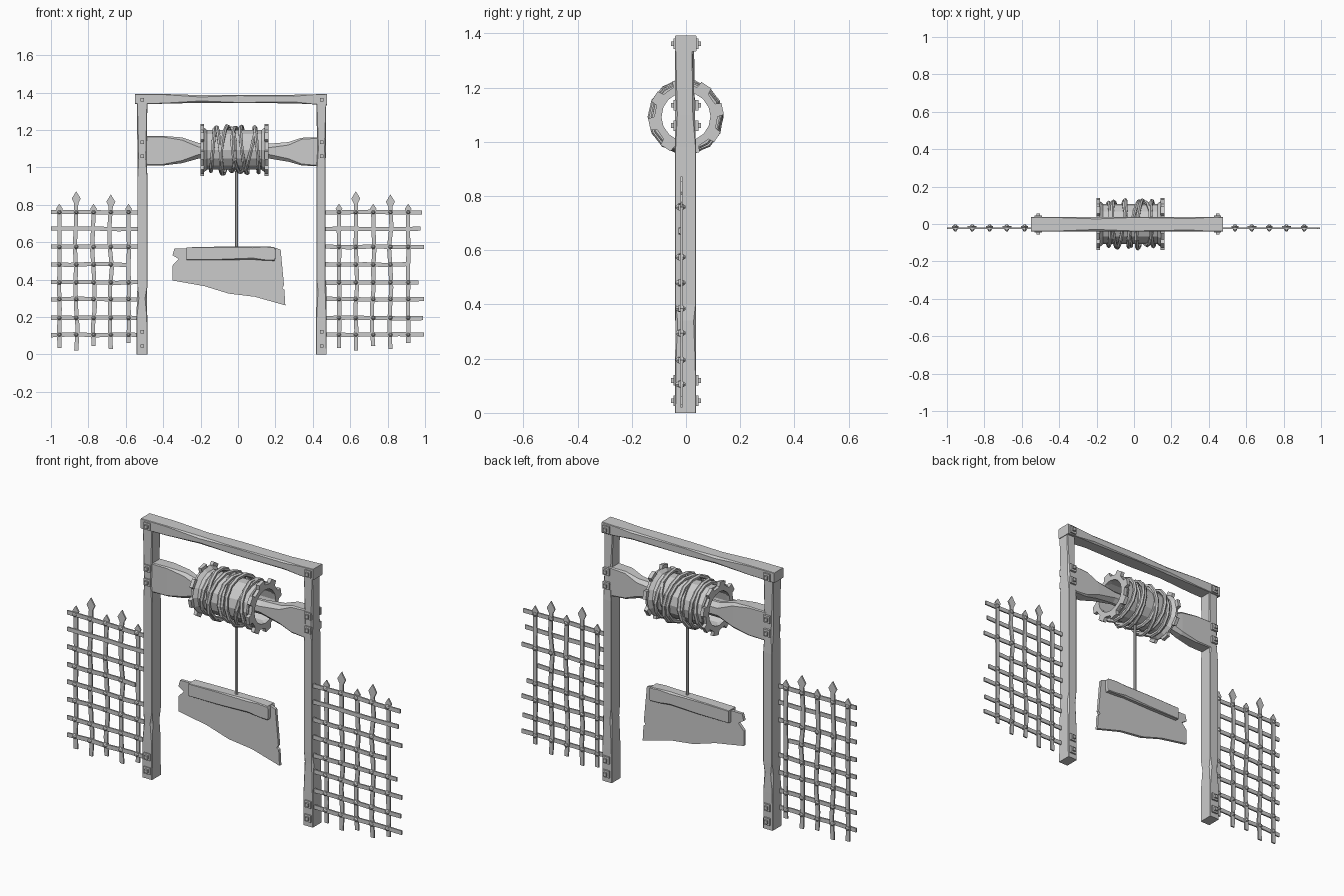
import bpy, bmesh, math, random
from mathutils import Vector, Matrix

random.seed(4)
if "Cube" in bpy.data.objects:
    bpy.data.objects.remove(bpy.data.objects["Cube"])

grey = bpy.data.materials.new("plain_grey")
grey.use_nodes = True
grey.diffuse_color = (0.6, 0.6, 0.6, 1)
grey.node_tree.nodes["Principled BSDF"].inputs["Base Color"].default_value = (0.6, 0.6, 0.6, 1)


def finish(name, bm):
    bmesh.ops.recalc_face_normals(bm, faces=bm.faces)
    mesh = bpy.data.meshes.new(name)
    bm.to_mesh(mesh)
    bm.free()
    mesh.materials.append(grey)
    obj = bpy.data.objects.new(name, mesh)
    bpy.context.collection.objects.link(obj)
    return obj


def loft(bm, rings, closed=False):
    """Skin a list of equal cross-sections; cap the ends unless closed."""
    loops = [[bm.verts.new(p) for p in ring] for ring in rings]
    n = len(loops[0])
    pairs = list(zip(loops, loops[1:])) + ([(loops[-1], loops[0])] if closed else [])
    for a, b in pairs:
        for i in range(n):
            j = (i + 1) % n
            bm.faces.new((a[i], a[j], b[j], b[i]))
    if not closed:
        bm.faces.new(loops[0])
        bm.faces.new(loops[-1])


def plate(bm, outline, y0, y1):
    loft(bm, [[(x, y, z) for x, z in outline] for y in (y0, y1)])


def section(axis, t, a0, a1, b0, b1, c):
    """Chamfered rectangle across the x or z axis at position t."""
    pts = [(a0 + c, b0), (a1 - c, b0), (a1, b0 + c), (a1, b1 - c),
           (a1 - c, b1), (a0 + c, b1), (a0, b1 - c), (a0, b0 + c)]
    return [(t, b, a) if axis == "x" else (a, b, t) for a, b in pts]


def timber(name, axis, stations):
    bm = bmesh.new()
    loft(bm, [section(axis, *s) for s in stations])
    return finish(name, bm)


# Frame: two worn posts, a lintel and a carved axle beam
timber("right_post", "z", [
    (0, -.543, -.485, -.04, .037, .002), (.2, -.543, -.485, -.04, .037, .003),
    (.3, -.54, -.487, -.039, .036, .01), (.36, -.538, -.485, -.04, .037, .002),
    (.95, -.538, -.485, -.04, .037, .002), (1.05, -.538, -.486, -.04, .033, .008),
    (1.35, -.54, -.485, -.04, .03, .002)])
timber("left_post", "z", [
    (0, .417, .474, -.04, .037, .002), (.18, .417, .474, -.04, .037, .003),
    (.34, .42, .474, -.039, .036, .008), (.4, .42, .468, -.04, .037, .002),
    (.98, .42, .468, -.04, .037, .002), (1.1, .422, .47, -.04, .033, .008),
    (1.35, .42, .472, -.04, .024, .002)])
timber("lintel", "x", [
    (-.552, 1.338, 1.392, -.04, .037, .002), (-.4, 1.34, 1.392, -.04, .037, .003),
    (-.2, 1.345, 1.386, -.039, .037, .01), (0, 1.344, 1.386, -.04, .038, .003),
    (.3, 1.342, 1.388, -.04, .037, .008), (.4, 1.337, 1.39, -.04, .037, .002),
    (.476, 1.334, 1.393, -.04, .038, .002)])
timber("axle_beam", "x", [
    (-.5, 1.01, 1.166, -.036, .034, .004), (-.4, 1.01, 1.168, -.036, .034, .006),
    (-.3, 1.022, 1.16, -.034, .034, .014), (-.21, 1.047, 1.13, -.03, .03, .022),
    (.15, 1.05, 1.125, -.03, .03, .022), (.27, 1.03, 1.135, -.034, .034, .016),
    (.34, 1.01, 1.158, -.035, .034, .008), (.44, 1.005, 1.16, -.036, .034, .004)])

# Square washers and nuts, front and back
for side, x in (("right", -.512), ("left", .447)):
    bm = bmesh.new()
    for z in (1.362, 1.135, 1.06, .12, .045):
        for s in (-1, 1):
            face = s * .034
            for half, y in ((.019, .046), (.009, .056)):
                sq = [(x - half, z - half), (x + half, z - half), (x + half, z + half), (x - half, z + half)]
                plate(bm, sq, face, s * y)
    finish(side + "_post_bolts", bm)

# Hollow winding drum
DRUM_Z = 1.093


def lathe(bm, profile, steps):
    """Turn (x, radius) points about the drum axis."""
    rings = []
    for i in range(steps):
        a = math.tau * i / steps
        rings.append([(x, r * math.cos(a), DRUM_Z + r * math.sin(a)) for x, r in profile])
    loft(bm, rings, closed=True)


bm = bmesh.new()
lathe(bm, [(-.185, .092), (-.185, .125), (-.165, .108), (.125, .108), (.145, .125), (.145, .092)], 14)
finish("drum", bm)

for name, x0, x1 in (("right_gear", -.2, -.182), ("left_gear", .142, .162)):
    bm = bmesh.new()
    rings = []
    for tooth in range(8):
        for offset, r in ((-12, .117), (-9, .14), (9, .14), (12, .117)):
            a = math.radians(12 + 45 * tooth + offset)
            rings.append([(x, q * math.cos(a), DRUM_Z + q * math.sin(a))
                          for x, q in ((x0, .09), (x0, r), (x1, r), (x1, .09))])
    loft(bm, rings, closed=True)
    finish(name, bm)

# Rope coils, each a slightly tilted faceted loop
bm = bmesh.new()
TILTS = (.01, -.015, .025, -.02, .03, .02, -.03, .012)
for k, tilt in enumerate(TILTS):
    x = -.135 + .0335 * k
    big = .116 + .006 * (k % 3)
    rings = []
    for i in range(14):
        a = math.tau * i / 14
        out = Vector((0, math.cos(a), math.sin(a)))
        mid = Vector((x + tilt * math.sin(a + k * .5), 0, DRUM_Z)) + out * (big + random.uniform(-.003, .003))
        rings.append([mid + .011 * (math.cos(b) * out + math.sin(b) * Vector((1, 0, 0)))
                      for b in (math.tau * j / 6 for j in range(6))])
    loft(bm, rings, closed=True)
finish("rope_coils", bm)

bm = bmesh.new()
loft(bm, [[(-.008 + .008 * math.cos(math.tau * j / 6), .008 * math.sin(math.tau * j / 6), z)
           for j in range(6)] for z in (.55, 1.0)])
finish("hanging_rope", bm)

# Slanted blade with a chipped edge, and its wooden clamp
bm = bmesh.new()
plate(bm, [(-.34, .565), (-.35, .53), (-.318, .51), (-.35, .475), (-.35, .395), (-.18, .365), (-.05, .325),
           (.09, .308), (.253, .262), (.248, .345), (.236, .355), (.246, .37), (.228, .56), (.2, .57)],
      -.008, .008)
finish("blade", bm)
timber("blade_clamp", "x", [
    (-.275, .505, .572, -.03, .03, .002), (-.1, .504, .576, -.03, .03, .004),
    (.08, .507, .578, -.03, .03, .008), (.14, .502, .578, -.03, .03, .004),
    (.195, .5, .574, -.03, .03, .004), (.2, .515, .56, -.028, .028, .002)])

# Portcullis panels: spear-tipped bars, crossbars and studs
UPRIGHTS = ((-.955, .035, .805), (-.865, .02, .872), (-.772, .045, .805), (-.68, .03, .855), (-.585, .06, .805))
ROWS = ((.76, -.51), (.67, -.52), (.575, -.5), (.48, -.595), (.385, -.53), (.295, -.5), (.195, -.505), (.105, -.5))
BACK, MID, FRONT = -.012, -.02, -.028


def bar_outline(path, half):
    return [(x - half, z) for x, z in path] + [(x + half, z) for x, z in reversed(path)]


for side, shift, start in (("right", 0, -1.0), ("left", 1.495, .46)):
    bm = bmesh.new()
    for k, (x, low, tip) in enumerate(UPRIGHTS):
        x += shift
        bend = .008 if k in (1, 2, 3) else .002
        head = .065 if tip > .82 else .045
        wide = .024 if tip > .82 else .018
        path = [(x + (random.uniform(-bend, bend) if 0 < i < 7 else 0), low + (tip - head - low) * i / 7)
                for i in range(8)]
        outline = bar_outline(path, .011)
        neck = len(path)
        outline[neck:neck] = [(x - wide, tip - head * .6), (x, tip), (x + wide, tip - head * .6)]
        plate(bm, outline, BACK, MID)
    finish(side + "_panel_uprights", bm)

    bm = bmesh.new()
    for z, end in ROWS:
        end += shift
        top, bottom = [], []
        for i in range(5):
            x = start + (end - start) * i / 4
            dz = random.uniform(-.003, .003)
            top.append((x, z + dz + .011))
            bottom.append((x, z + dz - .011))
        plate(bm, bottom + top[::-1], FRONT, MID)
    finish(side + "_panel_crossbars", bm)

    bm = bmesh.new()
    for z, end in ROWS:
        for x, low, tip in UPRIGHTS:
            if z == .67 or x > end:
                continue
            loft(bm, [[(x + shift + r * math.cos(math.tau * j / 6), y, z + r * math.sin(math.tau * j / 6))
                       for j in range(6)] for y, r in ((-.039, .005), (-.03, .012), (-.01, .012), (-.002, .005))])
    finish(side + "_panel_studs", bm)
